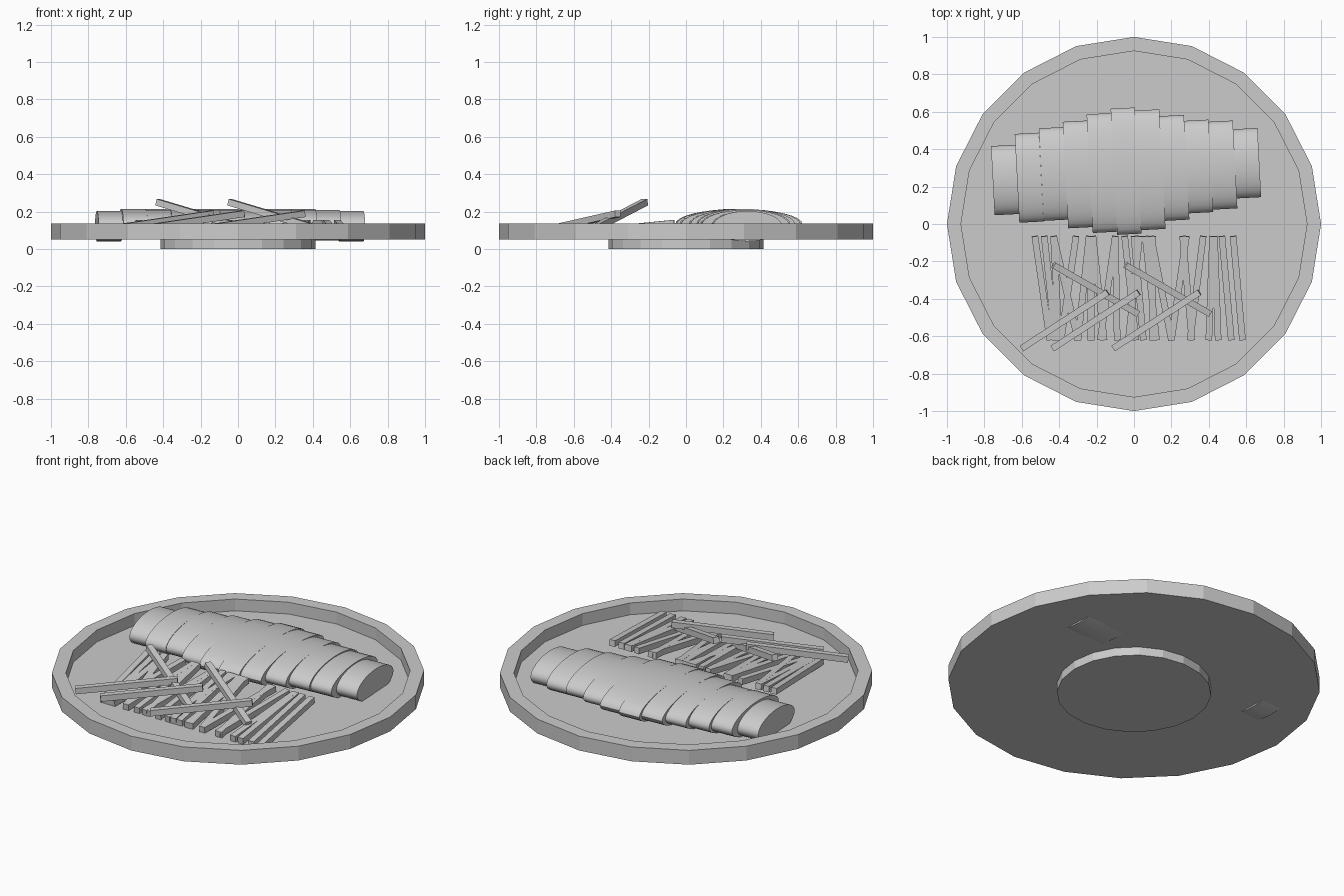
import bpy, bmesh, math
from mathutils import Vector, Matrix

if "Cube" in bpy.data.objects:
    bpy.data.objects.remove(bpy.data.objects["Cube"])


def finish(bm, name):
    bmesh.ops.recalc_face_normals(bm, faces=bm.faces)
    me = bpy.data.meshes.new(name)
    bm.to_mesh(me)
    bm.free()
    ob = bpy.data.objects.new(name, me)
    bpy.context.collection.objects.link(ob)
    return ob


def lathe(name, profile, sides=20):
    """Closed turned solid; first and last profile points are capped."""
    bm = bmesh.new()
    rings = [[bm.verts.new((r * math.cos(2 * math.pi * i / sides),
                            r * math.sin(2 * math.pi * i / sides), z))
              for i in range(sides)] for r, z in profile]
    for a, b in zip(rings, rings[1:]):
        for i in range(sides):
            j = (i + 1) % sides
            bm.faces.new((a[i], a[j], b[j], b[i]))
    bm.faces.new(rings[0])
    bm.faces.new(rings[-1])
    return finish(bm, name)


def stick(name, p, q, size=0.035):
    """Square stick between two centreline points."""
    p, q = Vector(p), Vector(q)
    d = q - p
    bm = bmesh.new()
    mat = (Matrix.Translation((p + q) / 2) @ d.to_track_quat('Y', 'Z').to_matrix().to_4x4()
           @ Matrix.Diagonal((size, d.length, size, 1)))
    bmesh.ops.create_cube(bm, size=1, matrix=mat)
    return finish(bm, name)


# plate with recessed floor, and its foot
lathe("plate", [(0.925, 0.065), (0.925, 0.135), (1, 0.135), (1, 0.05)])
lathe("plate_foot", [(0.415, 0.052), (0.415, 0)])

# row of overlapping oval slices: y min, y max
spans = [(0.05, 0.42), (0.01, 0.485), (0.02, 0.515), (-0.02, 0.55), (-0.045, 0.59),
         (-0.055, 0.62), (-0.03, 0.61), (0.02, 0.58), (0.06, 0.555), (0.08, 0.55), (0.14, 0.51)]
for i, (y0, y1) in enumerate(spans):
    x = -0.69 + 0.1295 * i
    zc, h = (0.122, 0.081) if i in (0, 10) else (0.132, 0.082)
    if i == 9:
        zc = 0.127
    bm = bmesh.new()
    mat = (Matrix.Translation((x, (y0 + y1) / 2, zc)) @ Matrix.Rotation(math.radians(3), 4, 'Z')
           @ Matrix.Diagonal((1, (y1 - y0) / 2, h, 1)) @ Matrix.Rotation(math.pi / 2, 4, 'Y'))
    bmesh.ops.create_cone(bm, cap_ends=True, segments=32, radius1=1, radius2=1,
                          depth=0.13, matrix=mat)
    ob = finish(bm, f"slice_{i + 1}")
    bpy.context.view_layer.objects.active = ob
    ob.select_set(True)
    bpy.ops.object.shade_smooth_by_angle(angle=math.radians(40))
    ob.select_set(False)

# lower layer of sticks, gently rising to the back: back x, front x
lower = [(-0.53, -0.45), (-0.48, -0.42), (-0.43, -0.40), (-0.43, -0.30), (-0.31, -0.39),
         (-0.24, -0.30), (-0.23, -0.23), (-0.22, -0.16), (-0.10, -0.18), (-0.10, -0.09),
         (-0.05, 0.01), (0.0, 0.05), (0.03, -0.03), (0.06, 0.12), (0.10, 0.10), (0.09, 0.20),
         (0.28, 0.20), (0.26, 0.31), (0.37, 0.30), (0.42, 0.40), (0.43, 0.45),
         (0.47, 0.52), (0.53, 0.58)]
for i, (xb, xf) in enumerate(lower):
    stick(f"lower_stick_{i + 1}", (xf, -0.62, 0.083), (xb, -0.065, 0.138))

# loose sticks laid across the top
for i, x in enumerate((-0.60, -0.435, -0.11)):
    stick(f"rising_stick_{i + 1}", (x, -0.665, 0.12), (x + 0.46, -0.365, 0.188))
for i, x in enumerate((-0.43, -0.045)):
    stick(f"leaning_stick_{i + 1}", (x, -0.22, 0.25), (x + 0.45, -0.48, 0.115))
